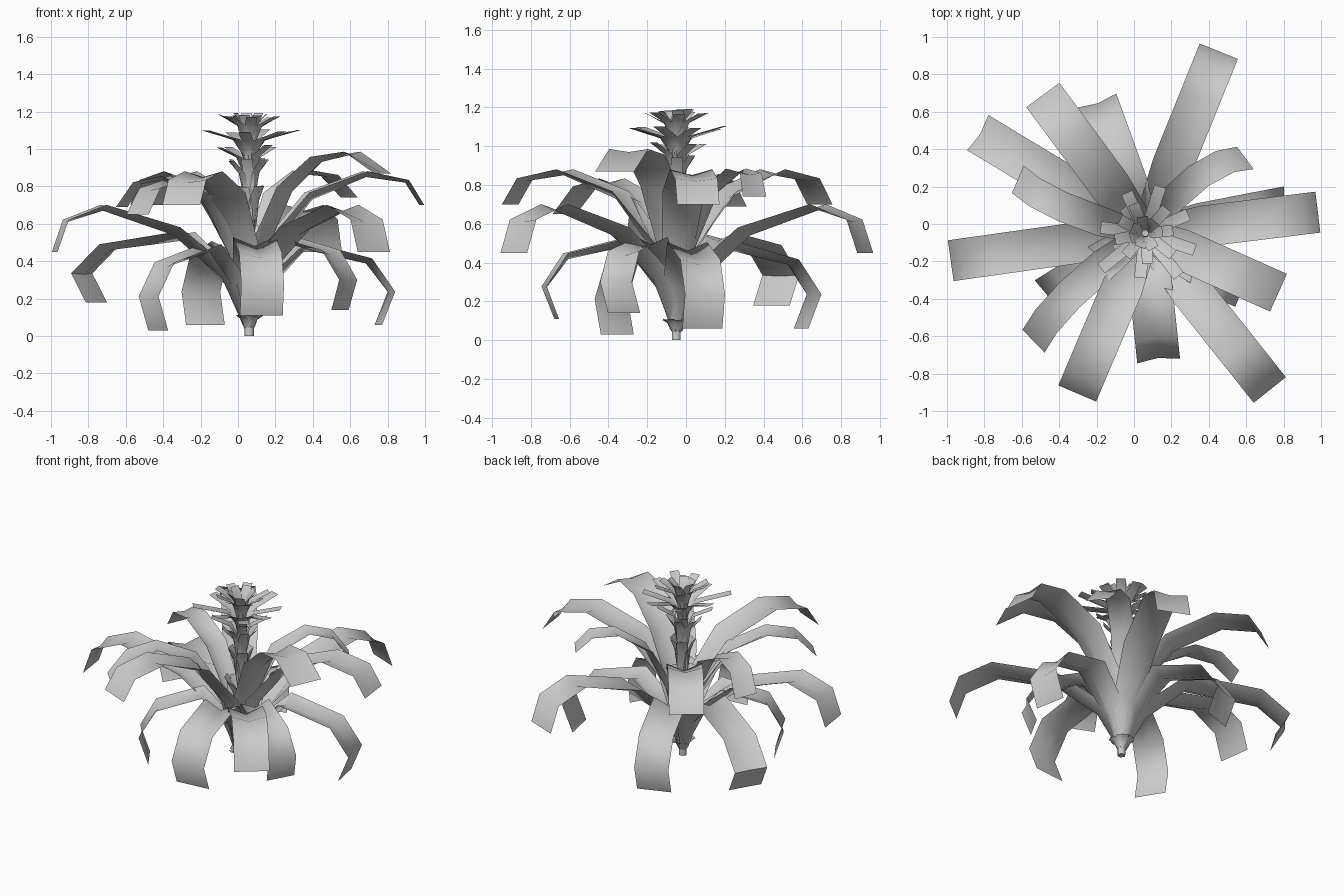
import bpy, math, random
from mathutils import Vector

random.seed(4)
if "Cube" in bpy.data.objects:
    bpy.data.objects.remove(bpy.data.objects["Cube"], do_unlink=True)

CENTRE = Vector((0.06, -0.05, 0))
grey = bpy.data.materials.new("leaf grey")
grey.use_nodes = True
COLOUR = (0.6, 0.6, 0.6, 1)
grey.diffuse_color = COLOUR
grey.node_tree.nodes["Principled BSDF"].inputs["Base Color"].default_value = COLOUR
parts = []


def add_object(name, verts, faces):
    mesh = bpy.data.meshes.new(name)
    mesh.from_pydata(verts, [], faces)
    mesh.materials.append(grey)
    obj = bpy.data.objects.new(name, mesh)
    obj.location = CENTRE
    bpy.context.collection.objects.link(obj)
    parts.append(obj)


def strip(profile, angle, width, fold, swing=0):
    """Folded sheet along a (radius, height) path; swing turns it sideways on the way."""
    verts = []
    last = len(profile) - 1
    for i, (r, z) in enumerate(profile):
        t = i / last
        a = math.radians(angle + swing * t)
        out = Vector((math.cos(a), math.sin(a), 0))
        side = Vector((-out.y, out.x, 0))
        r0, z0 = profile[max(i - 1, 0)]
        r1, z1 = profile[min(i + 1, last)]
        normal = (out * (z0 - z1) + Vector((0, 0, r1 - r0))).normalized()
        half = width / 2 * min(1, 0.25 + 2.6 * t)
        lift = fold * width * min(1, 0.2 + 4 * t) * (1 - t)
        mid = out * r + Vector((0, 0, z))
        verts += [mid - side * half + normal * lift, mid,
                  mid + side * half + normal * lift]
    faces = [(3 * i + j, 3 * i + j + 1, 3 * i + j + 4, 3 * i + j + 3)
             for i in range(last) for j in range(2)]
    return verts, faces


def join_strips(name, strips):
    verts, faces = [], []
    for v, f in strips:
        n = len(verts)
        verts += v
        faces += [tuple(k + n for k in face) for face in f]
    add_object(name, verts, faces)


# Big arching leaves: one path per tier
PATHS = {
    "low": [(.02, .04), (.1, .26), (.27, .47), (.56, .4), (.67, .25), (.62, .08)],
    "middle": [(.02, .05), (.15, .31), (.41, .54), (.79, .67), (.98, .61), (1.05, .45)],
    "high": [(.02, .06), (.13, .46), (.34, .73), (.63, .85), (.84, .82), (.93, .7)],
    "short": [(.02, .06), (.1, .44), (.24, .73), (.42, .84), (.56, .82), (.66, .7)],
    "top": [(.02, .06), (.1, .45), (.25, .77), (.42, .93), (.6, .97), (.78, .87)],
}
# tier, direction, reach, height shift, width, swing
LEAVES = [
    ("middle", 68, 1.05, 0, .22, 0), ("middle", -51.5, 1.07, 0, .22, 0),
    ("middle", 188, 1.05, 0, .22, 0),
    ("high", 7, .93, 0, .22, 0), ("high", 247, .93, 0, .22, 0),
    ("high", 126.5, .92, 0, .22, 0), ("top", -24, .78, 0, .22, 0),
    ("short", 62, .67, .04, .15, -25), ("short", 212, .83, -.05, .17, 12),
    ("short", 170, .74, -.01, .16, -13),
    ("low", -84, .67, .03, .23, 0), ("low", 149, 1.03, .1, .22, 0),
    ("low", 110, .74, -.02, .22, 0), ("low", 11, .76, -.02, .21, 0),
    ("low", 212, .62, -.05, .2, 0), ("low", -36, .6, .06, .19, 7),
]
for tier, angle, reach, shift, width, swing in LEAVES:
    scale = reach / max(r for r, z in PATHS[tier])
    path = [(r * scale, z + shift * i / 5) for i, (r, z) in enumerate(PATHS[tier])]
    add_object(tier + "_leaf", *strip(path, angle, width, 0.36, swing))

# Small upright leaves up the flower stalk: count, base, tip radius, tip height, width
TIERS = [
    ("lower_bracts", 6, .25, .10, .60, .07), ("middle_bracts", 6, .48, .08, .80, .07),
    ("upper_bracts", 7, .66, .11, .95, .06), ("outer_flower", 4, .78, .18, 1.02, .06),
    ("wide_flower", 8, .88, .29, 1.1, .065), ("crown_flower", 8, .95, .18, 1.18, .06),
    ("inner_flower", 7, .98, .09, 1.19, .06), ("root_leaves", 11, .03, .08, .11, .04),
]
for name, count, base, reach, top, width in TIERS:
    strips = []
    turn = random.uniform(0, 360)
    for i in range(count):
        k = random.uniform(.82, 1.05)
        rise = (top - base) * random.uniform(.94, 1.02)
        path = [(.015, base), (.035, base + rise * .4),
                (.03 + reach * k * .2, base + rise * .75), (reach * k, base + rise)]
        angle = turn + 360 * i / count + random.uniform(-9, 9)
        strips.append(strip(path, angle, width, 0.3))
    join_strips(name, strips)

# Stalk
SIDES = 6
ring = [(math.cos(math.tau * i / SIDES), math.sin(math.tau * i / SIDES)) for i in range(SIDES)]
verts = [(x * r, y * r, z) for r, z in ((.026, 0), (.026, .6), (.02, 1.1)) for x, y in ring]
faces = [(n + i, n + (i + 1) % SIDES, n + SIDES + (i + 1) % SIDES, n + SIDES + i)
         for n in (0, SIDES) for i in range(SIDES)]
faces += [tuple(reversed(range(SIDES))), tuple(range(2 * SIDES, 3 * SIDES))]
add_object("stalk", verts, faces)

# Soft shading along the bends
bpy.ops.object.select_all(action="DESELECT")
for obj in parts:
    obj.select_set(True)
bpy.context.view_layer.objects.active = parts[0]
bpy.ops.object.shade_smooth_by_angle(angle=math.radians(75))
